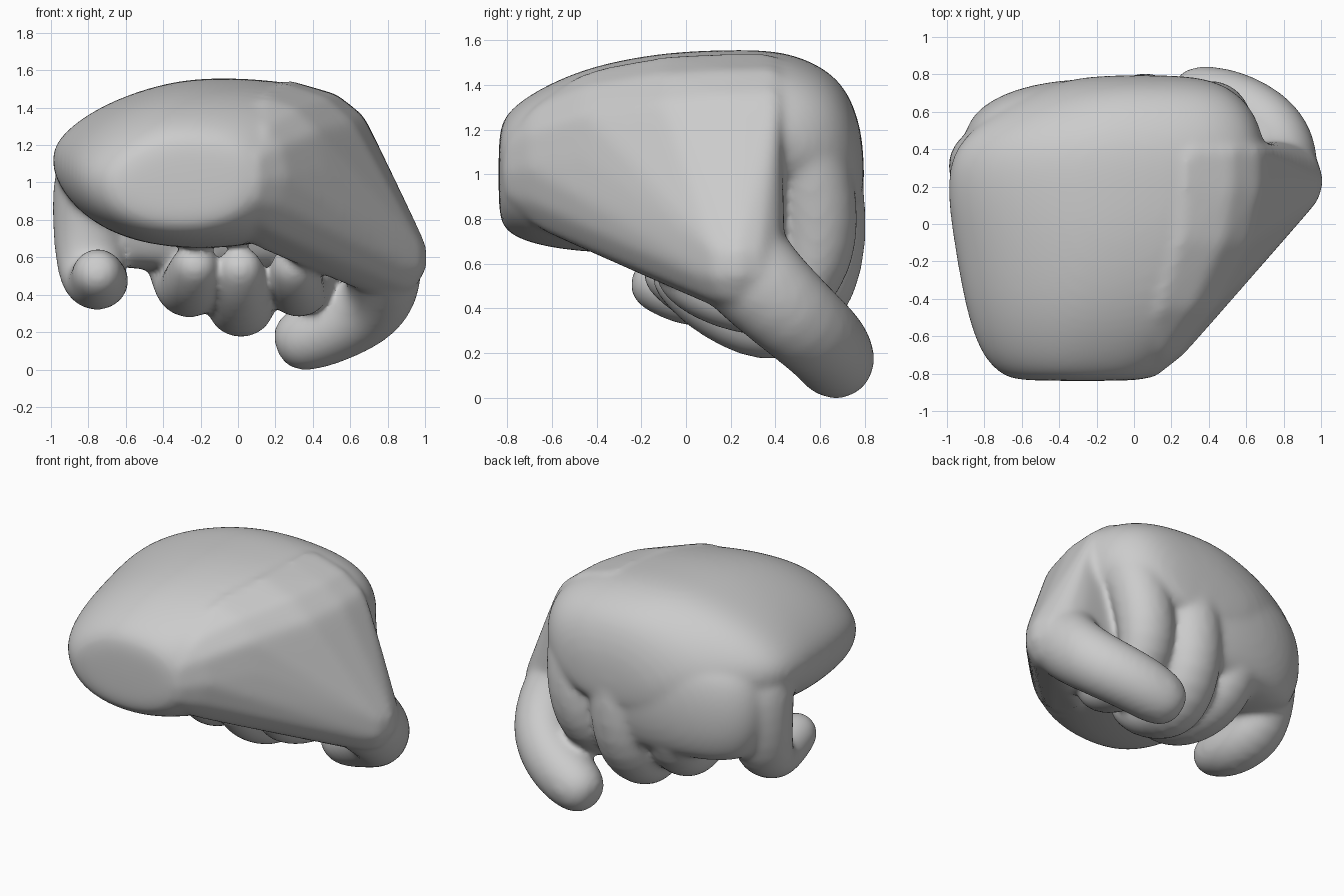
import bpy, bmesh, math
from mathutils import Vector

if "Cube" in bpy.data.objects:
    bpy.data.objects.remove(bpy.data.objects["Cube"])

SIDES = 16
parts = []


def add_part(name, bm):
    bmesh.ops.recalc_face_normals(bm, faces=bm.faces[:])
    mesh = bpy.data.meshes.new(name)
    bm.to_mesh(mesh)
    bm.free()
    ob = bpy.data.objects.new(name, mesh)
    bpy.context.collection.objects.link(ob)
    parts.append(ob)


def skin(name, rings):
    """Bridge a list of closed rings and cap both ends."""
    bm = bmesh.new()
    loops = [[bm.verts.new(p) for p in ring] for ring in rings]
    for a, b in zip(loops, loops[1:]):
        for i in range(len(a)):
            j = (i + 1) % len(a)
            bm.faces.new((a[i], a[j], b[j], b[i]))
    bm.faces.new(loops[0][::-1])
    bm.faces.new(loops[-1])
    add_part(name, bm)
    return rings


def hull(name, points):
    """Convex block around the points, cut finely so rounding keeps its shape."""
    bm = bmesh.new()
    for p in points:
        bm.verts.new(p)
    res = bmesh.ops.convex_hull(bm, input=bm.verts[:])
    loose = [v for v in bm.verts if not v.link_faces]
    bmesh.ops.delete(bm, geom=loose, context='VERTS')
    bmesh.ops.subdivide_edges(bm, edges=bm.edges[:], cuts=3, use_grid_fill=True)
    add_part(name, bm)


def oval(lo_u, hi_u, lo_v, hi_v, right=0.92, left=0.92):
    """Ellipse between the given limits with adjustable upper corners."""
    pts = []
    for i in range(SIDES):
        a = math.tau * i / SIDES
        c, s = math.cos(a), math.sin(a)
        power = 0.92 if s <= 0 else right if c > 0 else left
        u = math.copysign(abs(c) ** power, c) * 1.03
        v = math.copysign(abs(s) ** power, s) * 1.03
        pts.append(((lo_u + hi_u) / 2 + u * (hi_u - lo_u) / 2,
                    (lo_v + hi_v) / 2 + v * (hi_v - lo_v) / 2))
    return pts


def digit(name, path):
    """Tube through (x, y, z, radius) joints with a rounded tip."""
    pts = [Vector(p[:3]) for p in path]
    rad = [p[3] for p in path]
    end = (pts[-1] - pts[-2]).normalized()
    tip, r = pts[-1], rad[-1]
    for d, f in ((0.6, 0.82), (0.98, 0.42)):
        pts.append(tip + end * r * d)
        rad.append(r * f)
    rings, side = [], Vector((1, 0.2, 0))
    for i, p in enumerate(pts):
        t = (pts[min(i + 1, len(pts) - 1)] - pts[max(i - 1, 0)]).normalized()
        side = (side - t * side.dot(t)).normalized()
        up = t.cross(side)
        rings.append([p + (side * math.cos(math.tau * k / SIDES)
                           + up * math.sin(math.tau * k / SIDES)) * rad[i] * 1.04
                      for k in range(SIDES)])
    return skin(name, rings)


# Palm and back of the hand: y, left, right, bottom, top
palm = [
    (-0.84, -0.58, 0.02, 0.84, 1.16),
    (-0.82, -0.70, 0.10, 0.75, 1.26),
    (-0.70, -0.82, 0.25, 0.69, 1.36),
    (-0.45, -0.90, 0.45, 0.65, 1.48),
    (-0.10, -0.96, 0.64, 0.65, 1.545),
    (0.18, -1.00, 0.70, 0.72, 1.555),
    (0.42, -0.97, 0.70, 0.76, 1.555),
    (0.60, -0.74, 0.64, 0.78, 1.49),
    (0.73, -0.50, 0.52, 0.80, 1.38),
    (0.80, -0.25, 0.32, 0.85, 1.15),
]
palm_rings = skin("palm", [[Vector((x, y, z)) for x, z in oval(l, r, b, t, 0.75, 1.2)]
                           for y, l, r, b, t in palm])

# Flesh joining the fingers behind the knuckles: z, left, right, front, back
web = [
    (1.30, -0.76, 0.50, 0.10, 0.68),
    (1.10, -0.89, 0.56, 0.10, 0.77),
    (0.85, -0.91, 0.53, 0.12, 0.78),
    (0.66, -0.86, 0.46, 0.16, 0.75),
    (0.52, -0.76, 0.40, 0.24, 0.67),
]
skin("finger_web", [[(x, y, z) for x, y in oval(l, r, f, b)] for z, l, r, f, b in web])

# Curled fingers
digit("index_finger", [(0.46, 0.42, 1.28, 0.20), (0.44, 0.58, 0.98, 0.19),
                       (0.38, 0.61, 0.60, 0.18), (0.32, 0.43, 0.38, 0.16),
                       (0.31, 0.12, 0.46, 0.14), (0.30, 0.00, 0.54, 0.13)])
digit("middle_finger", [(0.08, 0.48, 1.28, 0.22), (0.07, 0.62, 0.92, 0.20),
                        (0.04, 0.62, 0.48, 0.19), (0.01, 0.42, 0.26, 0.17),
                        (0.01, 0.12, 0.41, 0.15), (0.01, -0.02, 0.53, 0.13)])
digit("ring_finger", [(-0.32, 0.43, 1.22, 0.22), (-0.33, 0.57, 0.90, 0.20),
                      (-0.30, 0.55, 0.52, 0.18), (-0.26, 0.33, 0.41, 0.17),
                      (-0.24, 0.08, 0.47, 0.16), (-0.23, -0.06, 0.55, 0.13)])
digit("little_finger", [(-0.73, 0.28, 1.15, 0.24), (-0.80, 0.33, 0.88, 0.20),
                        (-0.79, 0.29, 0.50, 0.18), (-0.74, 0.08, 0.45, 0.165),
                        (-0.75, -0.11, 0.51, 0.14)])

# Thumb, with its fleshy base running flat into the side of the palm
thumb = digit("thumb", [(0.55, 0.10, 0.85, 0.25), (0.80, 0.23, 0.60, 0.23),
                        (0.775, 0.49, 0.36, 0.20), (0.55, 0.63, 0.24, 0.19),
                        (0.37, 0.67, 0.17, 0.18)])
side = [p for ring in palm_rings for p in ring if p.x > 0.05 and p.y < 0.45]
joint = Vector((0.80, 0.23, 0.60))
ball = [joint + 0.22 * Vector((math.cos(a) * math.cos(b), math.sin(a) * math.cos(b), math.sin(b)))
        for a in [math.tau * i / 12 for i in range(12)]
        for b in [math.radians(d) for d in (-75, -45, -15, 15, 45, 75)]]
hull("thumb_base", side + ball)

# Fuse all parts into one continuous skin
bpy.ops.object.select_all(action='DESELECT')
for ob in parts:
    ob.select_set(True)
hand = parts[0]
bpy.context.view_layer.objects.active = hand
bpy.ops.object.join()
hand.name = "closed_hand"
sub = hand.modifiers.new("round", 'SUBSURF')
sub.levels = sub.render_levels = 2
fuse = hand.modifiers.new("fuse", 'REMESH')
fuse.mode = 'VOXEL'
fuse.voxel_size = 0.02
fuse.use_smooth_shade = True
relax = hand.modifiers.new("relax", 'SMOOTH')
relax.factor = 0.5
relax.iterations = 14
